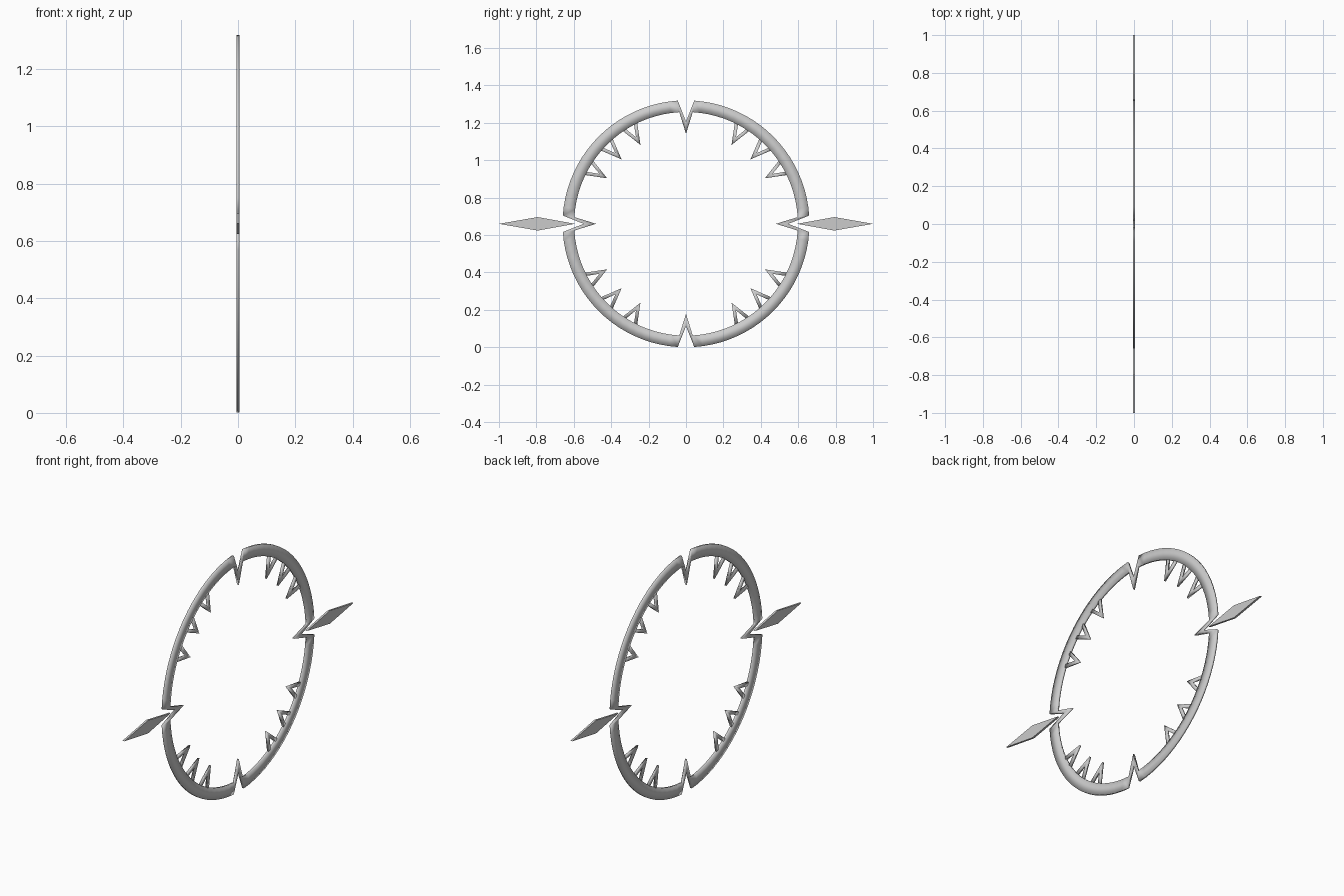
import bpy, bmesh
from math import sin, cos, asin, pi, radians

if "Cube" in bpy.data.objects:
    bpy.data.objects.remove(bpy.data.objects["Cube"])

CZ = 0.66      # height of the ring centre
T = 0.0055     # half thickness of the plate


def finish(name, bm, smooth):
    bmesh.ops.recalc_face_normals(bm, faces=bm.faces[:])
    for f in bm.faces:
        f.smooth = smooth
    me = bpy.data.meshes.new(name)
    bm.to_mesh(me)
    bm.free()
    bpy.context.collection.objects.link(bpy.data.objects.new(name, me))


def strip(name, loop_a, loop_b, closed):
    """Flat strip between two (y, z) point rows, given thickness along x."""
    bm = bmesh.new()
    a0, b0, a1, b1 = [[bm.verts.new((x, y, z + CZ)) for y, z in pts]
                      for x in (-T, T) for pts in (loop_a, loop_b)]
    n = len(a0)
    for i in range(n if closed else n - 1):
        j = (i + 1) % n
        for p, q in ((a0, b0), (b0, b1), (b1, a1), (a1, a0)):
            bm.faces.new((p[i], p[j], q[j], q[i]))
    if not closed:
        for i in (0, n - 1):
            bm.faces.new((a0[i], b0[i], b1[i], a1[i]))
    finish(name, bm, True)


def solid(name, pts):
    """Flat plate from a closed (y, z) outline."""
    bm = bmesh.new()
    face = bm.faces.new([bm.verts.new((-T, y, z + CZ)) for y, z in pts])
    ext = bmesh.ops.extrude_face_region(bm, geom=[face])
    for v in ext["geom"]:
        if isinstance(v, bmesh.types.BMVert):
            v.co.x = T
    finish(name, bm, False)


def polar(r, a):
    return (r * cos(a), r * sin(a))


def turn(pts, a):
    return [(y * cos(a) - z * sin(a), y * sin(a) + z * cos(a)) for y, z in pts]


# Ring: four arcs joined by inward V notches
R_OUT, R_IN, SEG = 0.66, 0.598, 20
g_out, g_in = asin(0.044 / R_OUT), asin(0.036 / R_IN)
outer, inner = [], []
for q in range(4):
    base = q * pi / 2
    outer.append(polar(0.547, base))
    inner.append(polar(0.481, base))
    for i in range(SEG + 1):
        t = i / SEG
        outer.append(polar(R_OUT, base + g_out + (pi / 2 - 2 * g_out) * t))
        inner.append(polar(R_IN, base + g_in + (pi / 2 - 2 * g_in) * t))
strip("notched_ring", outer, inner, True)

# Hollow triangular teeth, three per quarter
tooth_out = [(0.598, -0.044), (0.487, 0), (0.598, 0.044)]
tooth_in = [(0.6, -0.025), (0.534, 0), (0.6, 0.025)]
for q in range(4):
    for k, deg in enumerate((30, 45, 60)):
        a = radians(deg + 90 * q)
        strip(f"tooth_{q * 3 + k + 1}", turn(tooth_out, a), turn(tooth_in, a), False)

# Diamond blades on both sides
for side, s in (("right", 1), ("left", -1)):
    solid(f"diamond_blade_{side}",
          [(s * y, z) for y, z in ((0.594, 0), (0.793, 0.036), (1.0, 0), (0.793, -0.036))])
